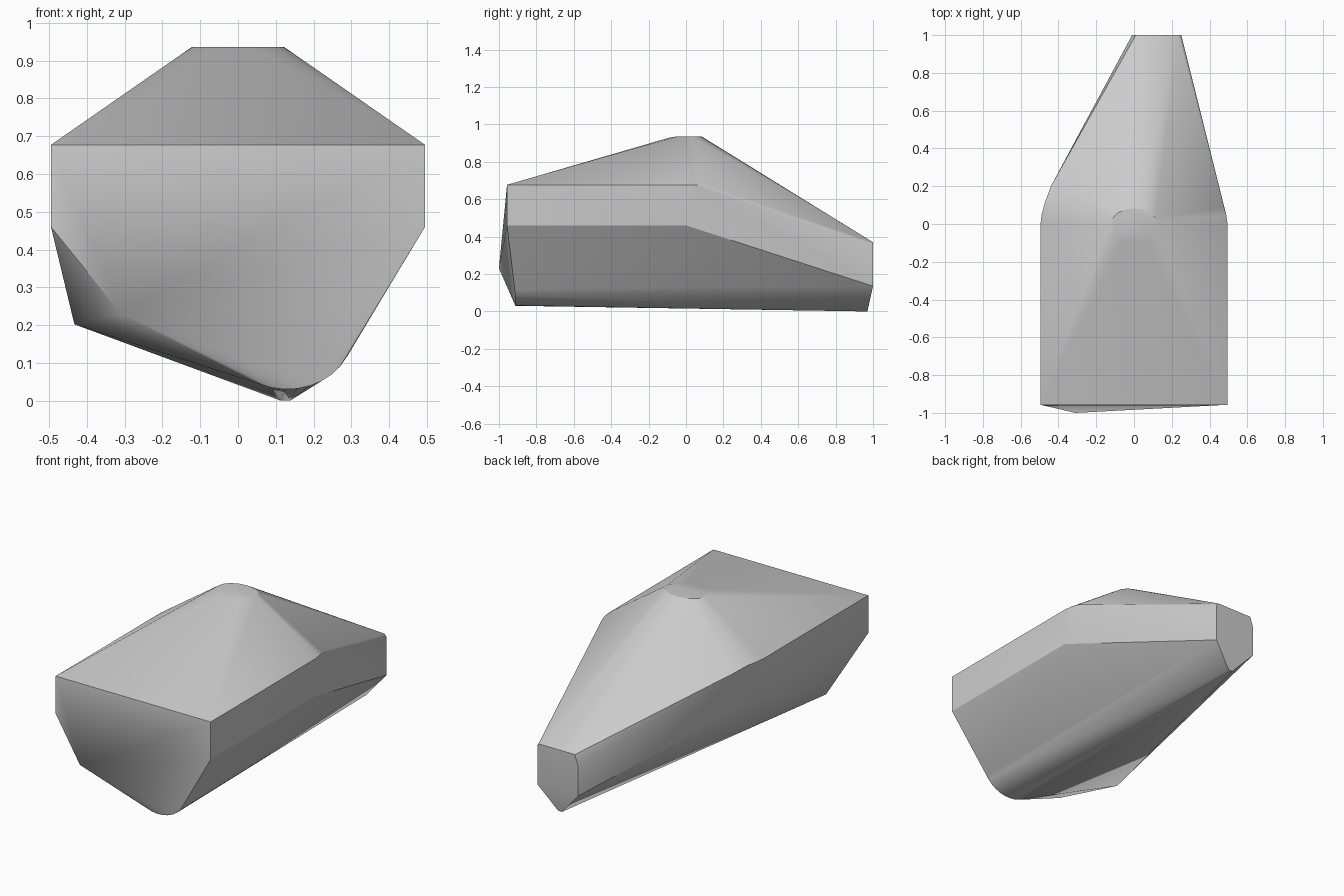
import bpy
import bmesh
from math import cos, sin, radians

default_cube = bpy.data.objects.get("Cube")
if default_cube:
    bpy.data.objects.remove(default_cube, do_unlink=True)


def make_material(name, colour):
    material = bpy.data.materials.new(name)
    material.use_nodes = True
    material.diffuse_color = colour
    material.node_tree.nodes["Principled BSDF"].inputs["Base Color"].default_value = colour
    return material


def arc(centre, radii, start, end, steps, axis_a, axis_b):
    """Points on an elliptical arc lying in the plane of two axes."""
    points = []
    for i in range(steps + 1):
        angle = radians(start + (end - start) * i / steps)
        point = list(centre)
        point[axis_a] += radii[0] * cos(angle)
        point[axis_b] += radii[1] * sin(angle)
        points.append(tuple(point))
    return points


HALF_WIDTH, SHOULDER, WAIST, PEAK = 0.495, 0.677, 0.46, 0.936
FRONT = -0.957
points = []

# Flat upright sides, between the shoulder and waist lines
for side in (-1, 1):
    x = side * HALF_WIDTH
    for y in (FRONT, 0):
        points += [(x, y, SHOULDER), (x, y, WAIST)]
    # Front edge of the small flat summit
    points += [(side * 0.1, -0.045, PEAK), (side * 0.06, -0.09, 0.929)]

# Rounded back edge of the summit
points += arc((0, 0, PEAK), (0.122, 0.083), 0, 180, 8, 0, 1)

# Rounded shoulders where the body starts to taper
points += [(0.489, 0.045, SHOULDER), (0.474, 0.09, SHOULDER)]
points += [(-0.489, 0.05, SHOULDER), (-0.473, 0.11, 0.675), (-0.44, 0.2, 0.652)]

# Narrow back end
for z in (0.135, 0.355):
    points.append((0.25, 1, z))
points += [(0.235, 1, 0.37), (0.01, 1, 0.37), (-0.01, 1, 0.31), (-0.01, 1, 0.135)]

# Chipped lower corner at the front
points += [(-0.31, -1, 0.23), (-0.433, -0.66, 0.202)]

# Rounded keel, from the front rim to the back tip
points += arc((0.13, -0.912, 0.18), (0.175, 0.15), 245, 335, 8, 0, 2)
points += [(0.113, 0.97, 0), (0.138, 0.97, 0)]

# Wrap the outline points in one convex shell
bm = bmesh.new()
for point in points:
    bm.verts.new(point)
hull = bmesh.ops.convex_hull(bm, input=bm.verts[:])
loose = {v for v in hull["geom_interior"] + hull["geom_unused"]
         if isinstance(v, bmesh.types.BMVert)}
bmesh.ops.delete(bm, geom=list(loose), context="VERTS")
bmesh.ops.dissolve_limit(bm, angle_limit=radians(1), verts=bm.verts[:], edges=bm.edges[:])
bmesh.ops.recalc_face_normals(bm, faces=bm.faces[:])

mesh = bpy.data.meshes.new("boulder")
bm.to_mesh(mesh)
bm.free()
mesh.materials.append(make_material("stone grey", (0.6, 0.6, 0.6, 1)))
boulder = bpy.data.objects.new("boulder", mesh)
bpy.context.collection.objects.link(boulder)

# Soft shading over shallow bends, crisp main creases
bpy.ops.object.select_all(action="DESELECT")
boulder.select_set(True)
bpy.context.view_layer.objects.active = boulder
bpy.ops.object.shade_smooth_by_angle(angle=radians(30))
